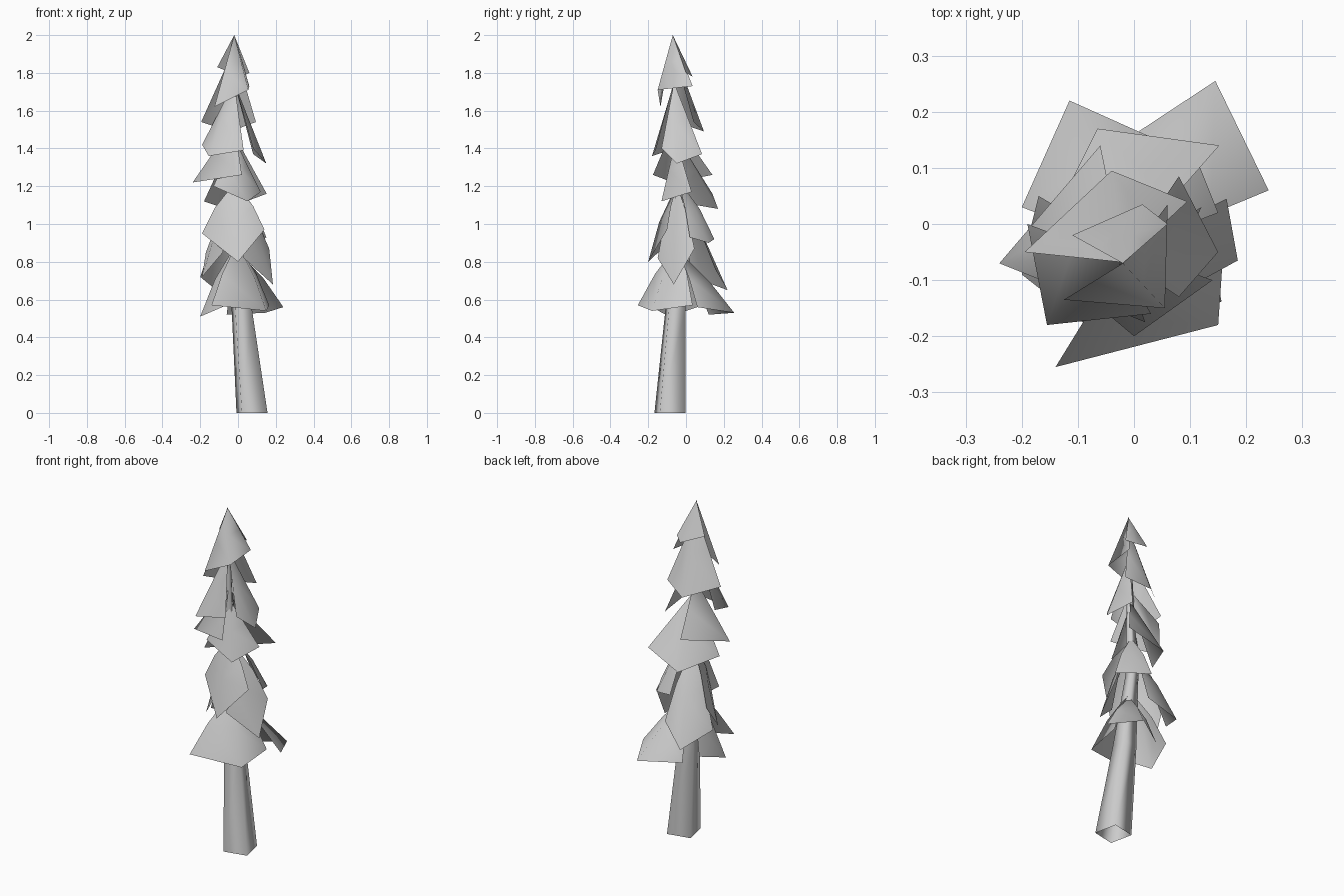
import bpy
import bmesh
import math
from mathutils import Vector

cube = bpy.data.objects.get("Cube")
if cube:
    bpy.data.objects.remove(cube, do_unlink=True)

grey = bpy.data.materials.new("plain grey")
grey.use_nodes = True
colour = (0.6, 0.6, 0.6, 1)
grey.diffuse_color = colour
grey.node_tree.nodes["Principled BSDF"].inputs["Base Color"].default_value = colour

# Centre line of the leaning trunk, with the radius at each height
SPINE = [(Vector((.074, -.085, 0)), .098),
         (Vector((.02, -.055, .55)), .064),
         (Vector((-.015, -.035, 1)), .035),
         (Vector((-.02, -.06, 1.6)), .016),
         (Vector((-.02, -.07, 2)), .002)]


def spine_point(height):
    """Point on the trunk centre line at a height."""
    for (low, _), (high, _) in zip(SPINE, SPINE[1:]):
        if height <= high.z:
            return low.lerp(high, (height - low.z) / (high.z - low.z))
    return SPINE[-1][0].copy()


def finish(name, bm):
    """Turn a bmesh into a grey object with soft folds."""
    mesh = bpy.data.meshes.new(name)
    bm.to_mesh(mesh)
    bm.free()
    mesh.materials.append(grey)
    obj = bpy.data.objects.new(name, mesh)
    bpy.context.collection.objects.link(obj)
    bpy.ops.object.select_all(action="DESELECT")
    obj.select_set(True)
    bpy.context.view_layer.objects.active = obj
    bpy.ops.object.shade_smooth_by_angle(angle=math.radians(100))


def build_trunk(sides=4, turn=math.radians(57)):
    """Four-sided tapering trunk, open at the foot."""
    bm = bmesh.new()
    rings = []
    for centre, radius in SPINE:
        ring = []
        for i in range(sides):
            a = math.tau * i / sides + turn
            ring.append(bm.verts.new(
                centre + radius * Vector((math.cos(a), math.sin(a), 0))))
        rings.append(ring)
    for low, high in zip(rings, rings[1:]):
        for i in range(sides):
            j = (i + 1) % sides
            bm.faces.new((low[i], low[j], high[j], high[i]))
    finish("trunk", bm)


def build_bough(name, top, first, tip, last, bulge):
    """Sheet hanging from the trunk, folded along a ridge to its tip."""
    root = spine_point(top)
    bm = bmesh.new()
    apex = bm.verts.new(root)
    hem, waist = [], []
    for corner in (first, tip, last):
        end = Vector(corner)
        out = Vector((end.x - root.x, end.y - root.y, 0)).normalized()
        hem.append(bm.verts.new(end))
        waist.append(bm.verts.new(root.lerp(end, .5) + out * bulge))
    for i in range(2):
        bm.faces.new((apex, waist[i], waist[i + 1]))
        bm.faces.new((waist[i], hem[i], hem[i + 1], waist[i + 1]))
    bm.normal_update()
    outward = Vector(tip) - root
    outward.z = 0
    if sum(f.normal.dot(outward) for f in bm.faces) < 0:
        bmesh.ops.reverse_faces(bm, faces=bm.faces[:])
    finish(name, bm)


build_trunk()

# Straight boughs: root height, first corner, tip, last corner
STRAIGHT = {
    "crown_front": (2, (-.125, -.135, 1.62), (.055, -.15, 1.71), (.06, .035, 1.73)),
    "crown_back": (2, (-.11, -.02, 1.83), (.015, .035, 1.78), (.06, 0, 1.8)),
    "upper_back": (1.93, (.095, .04, 1.54), (-.04, .095, 1.49), (-.195, -.05, 1.54)),
    "upper_front": (1.75, (-.19, 0, 1.42), (-.155, -.18, 1.36), (.03, -.16, 1.39)),
    "upper_right": (1.75, (.08, -.13, 1.4), (.15, -.05, 1.32), (.08, .085, 1.37)),
    "middle_left": (1.54, (-.06, .14, 1.26), (-.24, -.07, 1.22), (.02, -.175, 1.26)),
    "middle_back": (1.47, (.152, .14, 1.16), (-.065, .17, 1.08), (-.18, -.06, 1.12)),
    "middle_right": (1.45, (-.13, -.11, 1.2), (.05, -.13, 1.12), (.12, .03, 1.17)),
}
for name, shape in STRAIGHT.items():
    build_bough(name + "_bough", *shape, bulge=0)

# Rounded boughs: same layout, bowed outward halfway down
ROUNDED = {
    "lower_front": (1.22, (-.19, -.04, .95), (0, -.2, .8), (.14, -.1, .97)),
    "lower_right": (1.2, (.03, -.15, .82), (.185, -.065, .68), (.165, .045, .87)),
    "lower_back": (1.15, (.03, .155, .76), (-.115, .22, .65), (-.2, .03, .72)),
    "lower_left": (1.17, (-.17, .05, .85), (-.19, -.03, .72), (-.08, -.13, .85)),
    "inner_back": (1.24, (.15, .02, .93), (.11, .12, .9), (0, .15, .92)),
    "skirt_front": (.9, (-.14, -.255, .57), (.15, -.18, .54), (.165, .035, .57)),
    "skirt_back": (.86, (.24, .06, .56), (.145, .255, .53), (-.06, .12, .52)),
    "skirt_left": (.9, (-.15, .09, .57), (-.2, -.09, .51), (-.06, -.2, .57)),
}
for name, shape in ROUNDED.items():
    build_bough(name + "_bough", *shape, bulge=.02)
